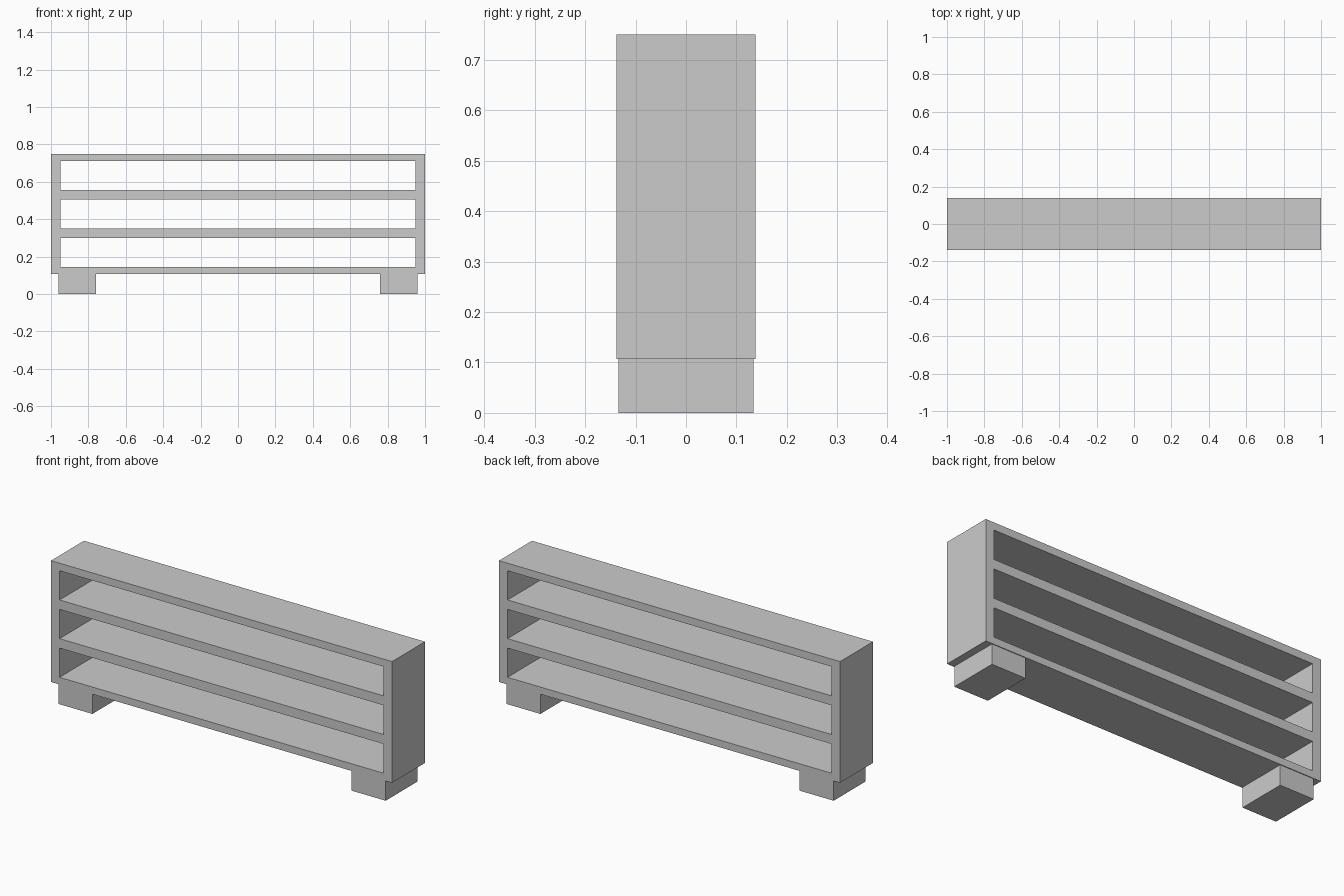
import bpy, bmesh
from math import radians

if "Cube" in bpy.data.objects:
    bpy.data.objects.remove(bpy.data.objects["Cube"])

HALF_DEPTH = 0.138
BASE, TOP = 0.107, 0.75
OPENINGS = [(0.145, 0.30), (0.35, 0.505), (0.555, 0.71)]


def add_rect(curve, x, z0, z1):
    spline = curve.splines.new('POLY')
    spline.points.add(3)
    for p, (px, pz) in zip(spline.points, [(-x, z0), (x, z0), (x, z1), (-x, z1)]):
        p.co = (px, pz, 0, 1)
    spline.use_cyclic_u = True


# Shelf body: outer rectangle with three through openings, extruded in depth
profile = bpy.data.curves.new("shelf_body", 'CURVE')
profile.dimensions = '2D'
profile.fill_mode = 'BOTH'
profile.extrude = HALF_DEPTH
add_rect(profile, 1.0, BASE, TOP)
for z0, z1 in OPENINGS:
    add_rect(profile, 0.95, z0, z1)
body = bpy.data.objects.new("shelf_body", profile)
bpy.context.collection.objects.link(body)
body.rotation_euler.x = radians(90)
bpy.context.view_layer.objects.active = body
body.select_set(True)
bpy.ops.object.convert(target='MESH')
body = bpy.context.object

# Weld the caps to the walls and keep every face flat
bm = bmesh.new()
bm.from_mesh(body.data)
bmesh.ops.remove_doubles(bm, verts=bm.verts, dist=0.0005)
bmesh.ops.recalc_face_normals(bm, faces=bm.faces)
for f in bm.faces:
    f.smooth = False
bm.to_mesh(body.data)
bm.free()

# Block feet, slightly inset from the body
for name, side in (("left_foot", -1), ("right_foot", 1)):
    bpy.ops.mesh.primitive_cube_add(size=1, location=(side * 0.86, 0, BASE / 2))
    foot = bpy.context.object
    foot.name = name
    foot.scale = (0.2, 0.268, BASE)
    bpy.ops.object.transform_apply(location=False, rotation=False, scale=True)
